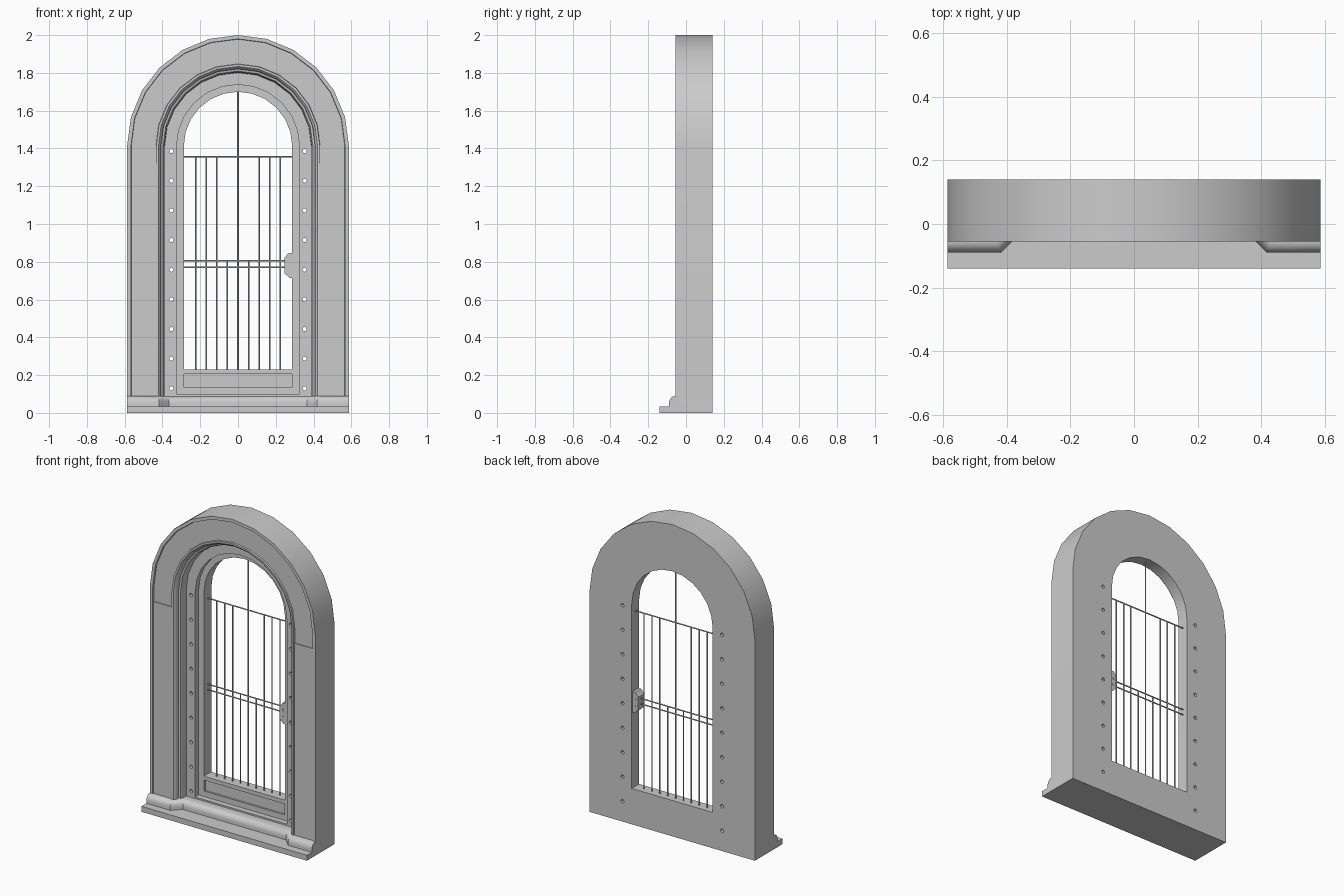
import bpy, bmesh, math
from mathutils import Matrix, Vector

cube = bpy.data.objects.get("Cube")
if cube:
    bpy.data.objects.remove(cube, do_unlink=True)

grey = bpy.data.materials.new("stone_grey")
grey.use_nodes = True
COLOUR = (0.6, 0.6, 0.6, 1)
grey.diffuse_color = COLOUR
grey.node_tree.nodes["Principled BSDF"].inputs["Base Color"].default_value = COLOUR

SPRING = 1.413   # height where the arch begins


def finish(name, bm, smooth=True):
    bmesh.ops.recalc_face_normals(bm, faces=bm.faces)
    me = bpy.data.meshes.new(name)
    bm.to_mesh(me)
    bm.free()
    me.materials.append(grey)
    ob = bpy.data.objects.new(name, me)
    bpy.context.collection.objects.link(ob)
    bpy.ops.object.select_all(action='DESELECT')
    ob.select_set(True)
    bpy.context.view_layer.objects.active = ob
    if smooth:
        bpy.ops.object.shade_smooth_by_angle(angle=math.radians(30))
    return ob


def add_box(bm, x0, x1, y0, y1, z0, z1):
    m = Matrix.Translation(((x0 + x1) / 2, (y0 + y1) / 2, (z0 + z1) / 2))
    bmesh.ops.create_cube(bm, size=1, matrix=m @ Matrix.Diagonal((x1 - x0, y1 - y0, z1 - z0, 1)))


def add_rod(bm, a, b, radius, sides=8):
    a, b = Vector(a), Vector(b)
    d = b - a
    m = Matrix.Translation((a + b) / 2) @ d.to_track_quat('Z', 'Y').to_matrix().to_4x4()
    bmesh.ops.create_cone(bm, cap_ends=True, segments=sides, radius1=radius,
                          radius2=radius, depth=d.length, matrix=m)


def bridge(bm, rings, closed_ring=True, closed_loft=True):
    n = len(rings[0])
    last = len(rings) if closed_loft else len(rings) - 1
    for i in range(last):
        a, b = rings[i], rings[(i + 1) % len(rings)]
        for j in range(n if closed_ring else n - 1):
            k = (j + 1) % n
            bm.faces.new((a[j], a[k], b[k], b[j]))


def arch_ring(bm, r, y, base):
    pts = [(r, base)]
    for i in range(13):
        t = math.pi * i / 12
        pts.append((r * math.cos(t), SPRING + r * math.sin(t)))
    pts.append((-r, base))
    return [bm.verts.new((x, y, z)) for x, z in pts]


# Arched surround: radius, depth and base height of each outline, outside to inside
PROFILE = [
    (0.587, 0.14, 0), (0.587, -0.055, 0), (0.567, -0.055, 0), (0.565, -0.045, 0),
    (0.435, -0.045, 0), (0.433, -0.055, 0), (0.421, -0.054, 0), (0.412, -0.046, 0),
    (0.408, -0.034, 0), (0.408, -0.020, 0), (0.396, -0.016, 0), (0.390, -0.004, 0),
    (0.388, 0.03, 0), (0.325, 0.03, 0.10), (0.325, 0.065, 0.10),
    (0.287, 0.065, 0.23), (0.287, 0.14, 0.23),
]
bm = bmesh.new()
bridge(bm, [arch_ring(bm, *p) for p in PROFILE])
surround = finish("arched_surround", bm, smooth=False)

# Cutter for the bolt holes and the sunk panel under the opening
bm = bmesh.new()
for side in (-1, 1):
    for i in range(9):
        z = 0.13 + 0.157 * i
        add_rod(bm, (side * 0.353, -0.02, z), (side * 0.353, 0.2, z), 0.011, 12)
add_box(bm, -0.285, 0.285, 0.05, 0.077, 0.135, 0.205)
cutter = finish("hole_cutter", bm, smooth=False)
cutter.hide_render = True

mod = surround.modifiers.new("holes", 'BOOLEAN')
mod.operation = 'DIFFERENCE'
mod.solver = 'EXACT'
mod.object = cutter
bpy.ops.object.select_all(action='DESELECT')
surround.select_set(True)
bpy.context.view_layer.objects.active = surround
bpy.ops.object.modifier_apply(modifier="holes")
bpy.data.objects.remove(cutter, do_unlink=True)
bpy.ops.object.shade_smooth_by_angle(angle=math.radians(30))

# Slightly proud panels on the two jambs
for side, label in ((1, "left"), (-1, "right")):
    bm = bmesh.new()
    xs = sorted((side * 0.435, side * 0.565))
    add_box(bm, xs[0], xs[1], -0.050, -0.040, 0.06, 1.32)
    finish(label + "_jamb_panel", bm)

# Flat sill slab
bm = bmesh.new()
add_box(bm, -0.587, 0.587, -0.14, 0.04, 0, 0.035)
finish("sill_slab", bm)

# Quarter-round base moulding that steps back between the jambs
bm = bmesh.new()
T = math.tan(math.pi / 8)
path = [(-0.587, -0.055, 0), (-0.433, -0.055, T), (-0.380, -0.002, T)]
section = [(0, 0.02), (0.035, 0.02), (0.035, 0.052)]
section += [(0.035 * math.cos(t), 0.052 + 0.038 * math.sin(t))
            for t in (math.pi * i / 12 for i in range(1, 7))]
rings = []
for x, y, k in path:
    rings.append([(x + d * k, y - d, z) for d, z in section] + [(x, y + 0.04, 0.09), (x, y + 0.04, 0.02)])
rings += [[(-x, y, z) for x, y, z in r] for r in reversed(rings)]
rings = [[bm.verts.new(p) for p in r] for r in rings]
bridge(bm, rings, closed_loft=False)
bm.faces.new(rings[0])
bm.faces.new(rings[-1])
finish("base_moulding", bm)

# Grille bars
BAR_Y = 0.105
bm = bmesh.new()
for i in range(-4, 5):
    x = 0.056 * i
    top = 1.70 if i == 0 else (0.805 if abs(i) == 1 else 1.357)
    add_rod(bm, (x, BAR_Y, 0.225), (x, BAR_Y, top), 0.004)
finish("upright_bars", bm)
bm = bmesh.new()
for z in (0.77, 0.805, 1.357):
    add_rod(bm, (-0.29, BAR_Y, z), (0.29, BAR_Y, z), 0.004)
finish("cross_bars", bm)

# Lock case with clipped corners and two screws on each face
bm = bmesh.new()
outline = [(0.29, 0.714), (0.275, 0.714), (0.247, 0.738), (0.247, 0.822), (0.268, 0.847), (0.29, 0.847)]
front, back = [[bm.verts.new((x, y, z)) for x, z in outline] for y in (0.07, 0.132)]
bridge(bm, [front, back], closed_loft=False)
bm.faces.new(front)
bm.faces.new(back)
finish("lock_case", bm)
bm = bmesh.new()
for z in (0.757, 0.80):
    add_rod(bm, (0.268, 0.067, z), (0.268, 0.135, z), 0.007, 10)
finish("lock_screws", bm)
